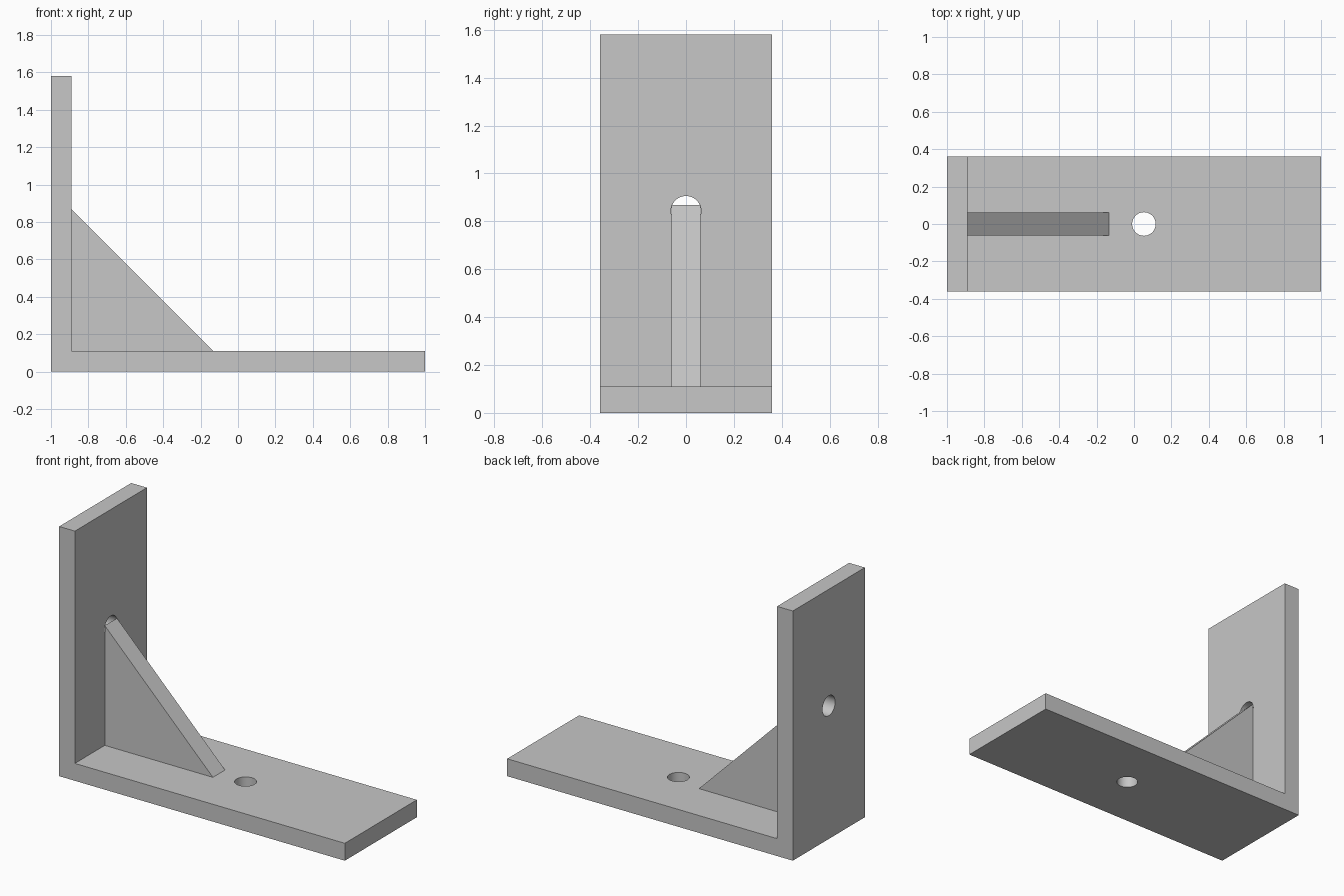
import bpy
import bmesh
from math import pi, radians
from mathutils import Matrix

old = bpy.data.objects.get("Cube")
if old:
    bpy.data.objects.remove(old, do_unlink=True)

THICK = 0.11
HEIGHT = 1.58
HALF_WIDTH = 0.36
RIB_HALF = 0.061
HOLE_RADIUS = 0.063
INNER_X = -1 + THICK

grey = bpy.data.materials.new("plain grey")
grey.use_nodes = True
colour = (0.57, 0.57, 0.57, 1)
grey.diffuse_color = colour
grey.node_tree.nodes["Principled BSDF"].inputs["Base Color"].default_value = colour


def make_object(name, bm):
    bmesh.ops.recalc_face_normals(bm, faces=bm.faces)
    mesh = bpy.data.meshes.new(name)
    bm.to_mesh(mesh)
    bm.free()
    mesh.materials.append(grey)
    obj = bpy.data.objects.new(name, mesh)
    bpy.context.collection.objects.link(obj)
    return obj


def extrude_profile(name, points, half):
    """Extrude an x-z outline symmetrically along y."""
    bm = bmesh.new()
    face = bm.faces.new([bm.verts.new((x, -half, z)) for x, z in points])
    result = bmesh.ops.extrude_face_region(bm, geom=[face])
    verts = [v for v in result["geom"] if isinstance(v, bmesh.types.BMVert)]
    bmesh.ops.translate(bm, verts=verts, vec=(0, 2 * half, 0))
    return make_object(name, bm)


def drill(target, centre, rotation):
    """Cut a round through-hole and discard the cutter."""
    bm = bmesh.new()
    bmesh.ops.create_cone(bm, cap_ends=True, segments=48, radius1=HOLE_RADIUS,
                          radius2=HOLE_RADIUS, depth=THICK * 2,
                          matrix=Matrix.Translation(centre) @ rotation)
    cutter = make_object("hole_cutter", bm)
    cutter.hide_render = True
    mod = target.modifiers.new("hole", "BOOLEAN")
    mod.operation = "DIFFERENCE"
    mod.solver = "EXACT"
    mod.object = cutter
    bpy.context.view_layer.objects.active = target
    bpy.ops.object.modifier_apply(modifier=mod.name)
    bpy.data.objects.remove(cutter, do_unlink=True)


# L-shaped plate: foot along x, upright at the -x end
plate = extrude_profile("angle_plate", [
    (-1, 0), (1, 0), (1, THICK), (INNER_X, THICK),
    (INNER_X, HEIGHT), (-1, HEIGHT)], HALF_WIDTH)

# Screw holes through the foot and the upright
drill(plate, (0.053, 0, THICK / 2), Matrix.Identity(4))
drill(plate, (-1 + THICK / 2, 0, 0.843), Matrix.Rotation(pi / 2, 4, "Y"))

# Triangular stiffening rib in the corner
rib = extrude_profile("corner_rib", [
    (INNER_X, THICK), (-0.133, THICK), (INNER_X, 0.868)], RIB_HALF)

# Smooth hole walls, crisp edges elsewhere
bpy.ops.object.select_all(action="DESELECT")
plate.select_set(True)
bpy.context.view_layer.objects.active = plate
bpy.ops.object.shade_smooth_by_angle(angle=radians(30))
